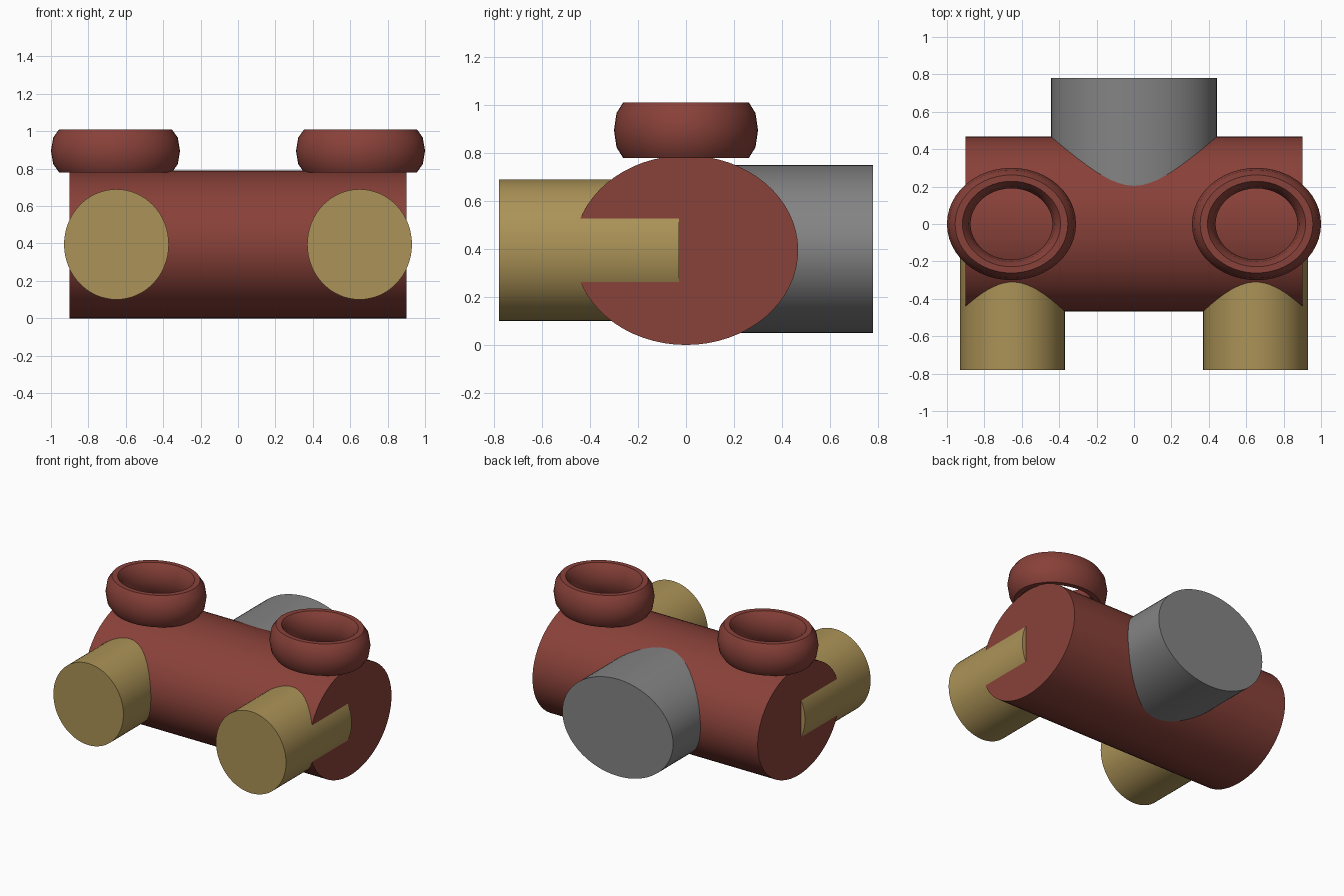
import bpy
import math

cube = bpy.data.objects.get("Cube")
if cube:
    bpy.data.objects.remove(cube, do_unlink=True)


def make_material(name, rgb):
    mat = bpy.data.materials.new(name)
    mat.use_nodes = True
    colour = (*rgb, 1.0)
    mat.diffuse_color = colour
    mat.node_tree.nodes["Principled BSDF"].inputs["Base Color"].default_value = colour
    return mat


RED = make_material("brick_red", (0.25, 0.053, 0.041))
TAN = make_material("mustard_tan", (0.41, 0.29, 0.095))
GREY = make_material("mid_grey", (0.23, 0.23, 0.23))

MID_Z = 0.395


def finish(name, mat):
    """Bake the transform, then name, colour and smooth the active part."""
    obj = bpy.context.object
    obj.name = name
    obj.data.name = name
    bpy.ops.object.transform_apply(location=False, rotation=True, scale=True)
    obj.data.materials.append(mat)
    bpy.ops.object.shade_smooth_by_angle(angle=math.radians(40))
    return obj


def oval_cylinder(name, mat, axis, centre, size):
    """Cylinder along x or y with an elliptical cross-section."""
    quarter = math.pi / 2
    turn = (0, quarter, 0) if axis == "x" else (quarter, 0, 0)
    bpy.ops.mesh.primitive_cylinder_add(vertices=64, radius=0.5, depth=1,
                                        location=centre, rotation=turn)
    bpy.ops.object.transform_apply(location=False, rotation=True, scale=False)
    bpy.context.object.scale = size
    return finish(name, mat)


# Main body barrel, lying across
oval_cylinder("body", RED, "x", (0, 0, MID_Z), (1.8, 0.935, 0.79))

# Wide stub at the back
oval_cylinder("back_stub", GREY, "y", (0, 0.39, 0.4), (0.885, 0.78, 0.7))

for side, x in (("left", 0.65), ("right", -0.65)):
    # Front stubs, slightly overhanging the body ends
    oval_cylinder(side + "_front_stub", TAN, "y", (x, -0.405, MID_Z), (0.56, 0.75, 0.59))

    # Oval rings resting on top
    bpy.ops.mesh.primitive_torus_add(major_segments=48, minor_segments=10,
                                     major_radius=0.282, minor_radius=0.063,
                                     location=(math.copysign(0.655, x), 0, 0.895))
    bpy.context.object.scale = (1, 0.87, 1.92)
    finish(side + "_top_ring", RED)
